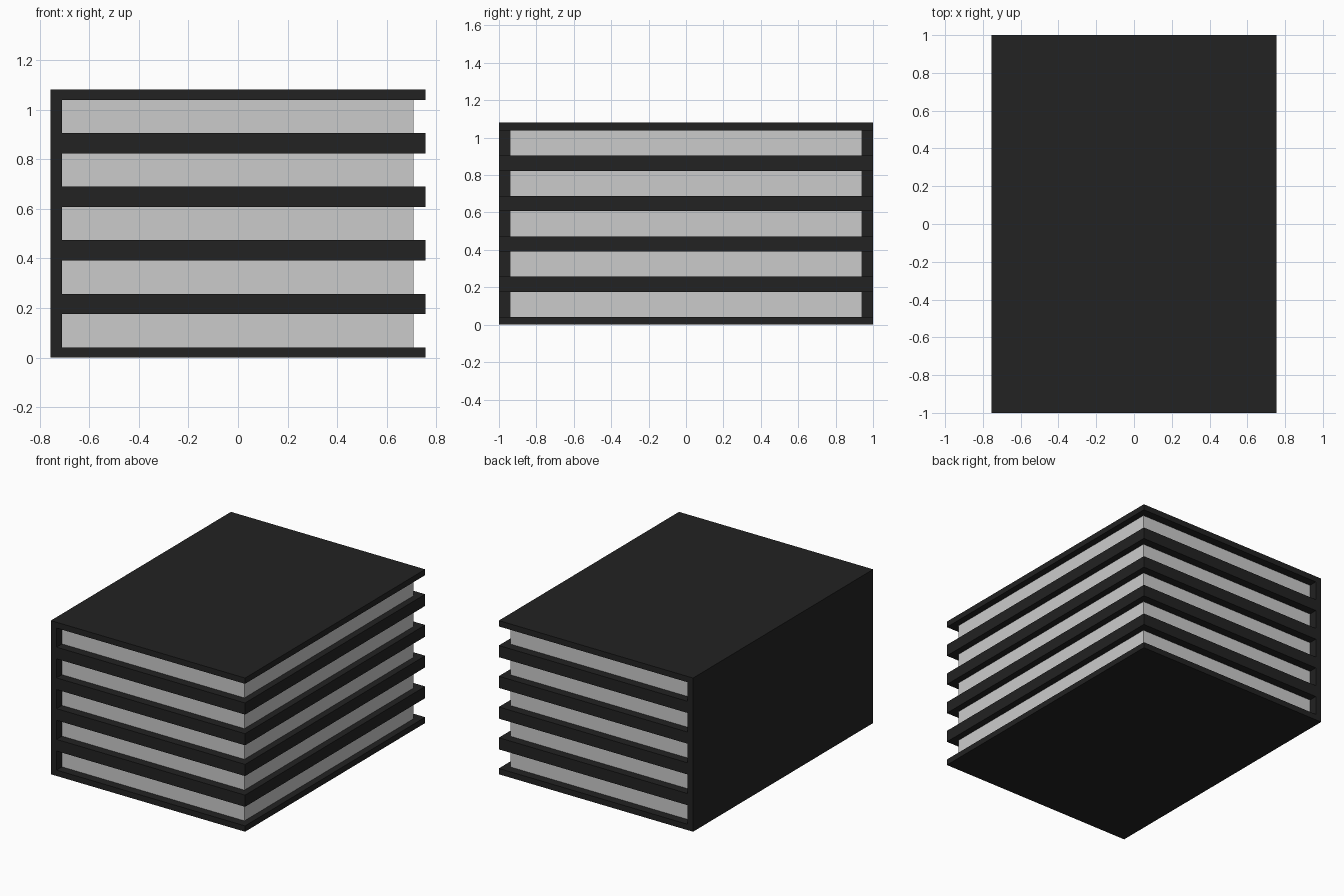
import bpy, bmesh

if "Cube" in bpy.data.objects:
    bpy.data.objects.remove(bpy.data.objects["Cube"])

BOOKS = 5
PITCH = 0.216          # height of one closed book
T = 0.041              # cover board thickness
HX, HY = 0.755, 1.0    # cover half width and half length
SPINE = 0.045          # spine thickness
PX, PY = 0.708, 0.94   # page block right edge and half length

dark = bpy.data.materials.new("dark_cover")
dark.diffuse_color = (0.016, 0.016, 0.016, 1)
dark.use_nodes = True
dark.node_tree.nodes["Principled BSDF"].inputs["Base Color"].default_value = dark.diffuse_color


def extrude_profile(name, profile, half_length, z, material=None):
    """Extrude an x-z outline along y, centred on y = 0."""
    bm = bmesh.new()
    face = bm.faces.new([bm.verts.new((x, -half_length, h)) for x, h in profile])
    ext = bmesh.ops.extrude_face_region(bm, geom=[face])
    moved = [v for v in ext["geom"] if isinstance(v, bmesh.types.BMVert)]
    bmesh.ops.translate(bm, verts=moved, vec=(0, 2 * half_length, 0))
    bmesh.ops.recalc_face_normals(bm, faces=bm.faces)
    mesh = bpy.data.meshes.new(name)
    bm.to_mesh(mesh)
    bm.free()
    obj = bpy.data.objects.new(name, mesh)
    obj.location.z = z
    if material:
        mesh.materials.append(material)
    bpy.context.collection.objects.link(obj)
    return obj


# Cover: C-shaped section with the spine on the left
inner = -HX + SPINE
cover = [(-HX, 0), (HX, 0), (HX, T), (inner, T),
         (inner, PITCH - T), (HX, PITCH - T), (HX, PITCH), (-HX, PITCH)]

# Pages: plain block held between the boards
pages = [(inner, T), (PX, T), (PX, PITCH - T), (inner, PITCH - T)]

# Stack of identical books
for i in range(BOOKS):
    extrude_profile(f"book_cover_{i + 1}", cover, HY, i * PITCH, dark)
    extrude_profile(f"book_pages_{i + 1}", pages, PY, i * PITCH)
